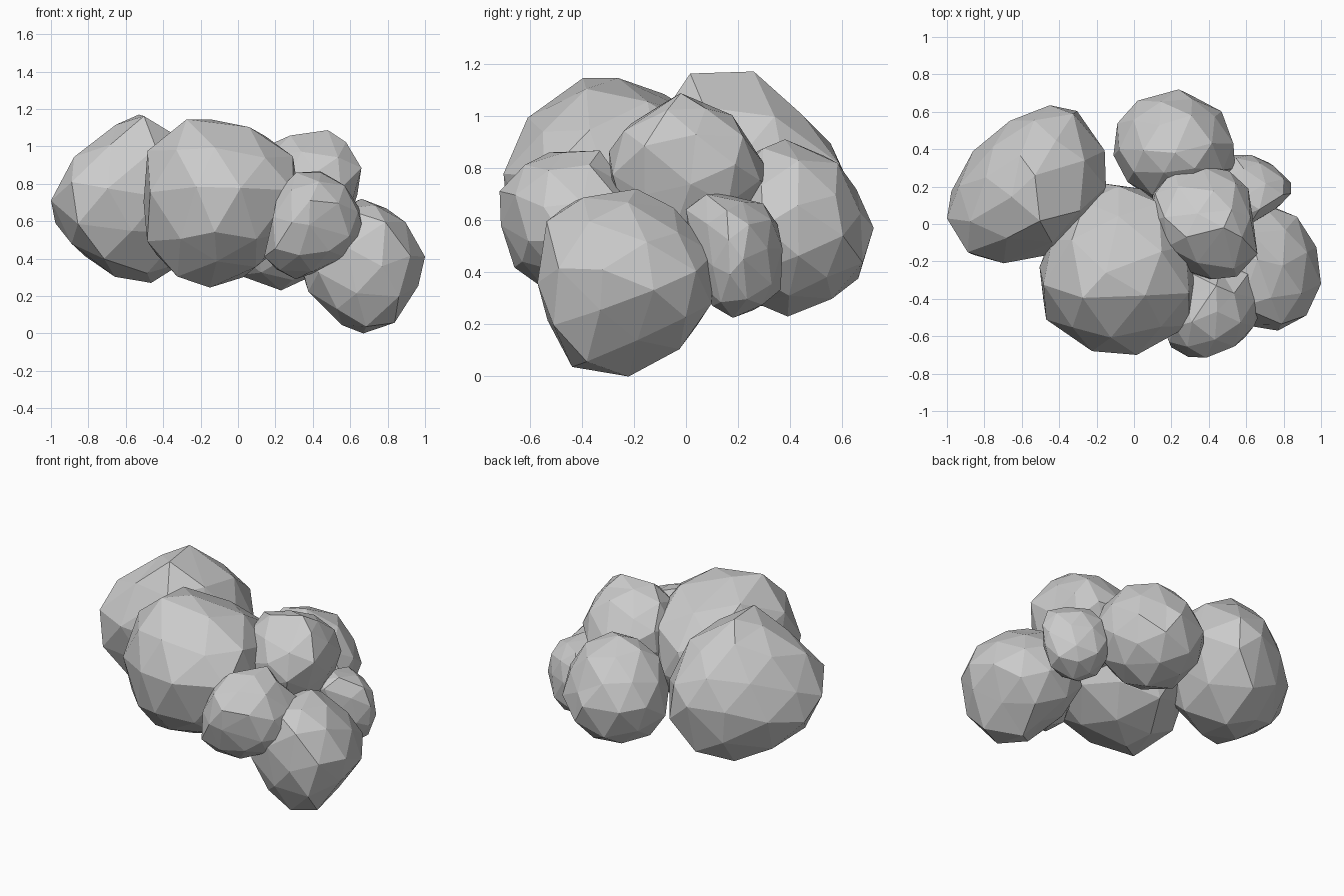
import bpy, bmesh, random
from mathutils import Vector, Euler

if "Cube" in bpy.data.objects:
    bpy.data.objects.remove(bpy.data.objects["Cube"])

# Each lump: name, low corner, high corner,
# how far it reaches along diagonals ("-x+y" is the largest -x+y), peak corners
LUMPS = [
    ("left_back_lump", (-1.0, -0.21, 0.27), (-0.15, 0.635, 1.17),
     {"-x+y": 1.25, "+x-y": -0.25, "+x+y": 0.30, "-x-y": 1.04,
      "-x-z": 0.41, "-x+z": 1.82, "+y+z": 1.45, "+x-z": -0.67},
     [(-1.0, 0.03, 0.71), (-0.53, 0.26, 1.17), (-0.45, 0.635, 0.72)]),
    ("large_front_lump", (-0.505, -0.70, 0.245), (0.33, 0.22, 1.145),
     {"-x+y": 0.42, "-x-y": 0.98, "+x-y": 0.84, "+x+y": 0.26, "-x+z": 1.46,
      "+x+z": 1.24, "-x-z": 0.02, "+x-z": -0.23, "-y+z": 1.60, "+y+z": 1.05},
     [(-0.15, -0.26, 1.145), (-0.15, -0.25, 0.245)]),
    ("back_right_lump", (-0.11, 0.11, 0.23), (0.54, 0.72, 0.91),
     {"-x+y": 0.64, "+x+y": 1.07, "-x-y": -0.19,
      "+y+z": 1.40, "+y-z": 0.285, "-y-z": -0.54},
     [(0.24, 0.72, 0.57), (0.22, 0.38, 0.91), (0.23, 0.39, 0.23)]),
    ("upper_right_lump", (0.08, -0.295, 0.50), (0.66, 0.315, 1.087),
     {"+x+y": 0.80, "+x-y": 0.83, "-x+y": 0.08, "-x-y": -0.01,
      "+x+z": 1.60, "+y+z": 1.18, "-y+z": 1.18, "+y-z": -0.40},
     [(0.48, -0.02, 1.087), (0.36, 0.31, 0.80)]),
    ("front_right_lump", (0.14, -0.715, 0.29), (0.68, -0.19, 0.867),
     {"+x+z": 1.36, "-x+z": 0.55, "+x-z": 0.20, "-x-z": -0.55, "-y+z": 1.43,
      "-y-z": 0.24, "+x-y": 1.20, "-x-y": 0.46, "+x+y": 0.36},
     [(0.38, -0.71, 0.58), (0.44, -0.33, 0.867)]),
    ("low_right_lump", (0.32, -0.57, 0.0), (1.0, 0.11, 0.72),
     {"+x+z": 1.49, "+x-z": 0.78, "-x-z": -0.60, "+x-y": 1.41, "+x+y": 0.91,
      "-y+z": 1.13, "+y+z": 0.60, "+y-z": -0.13, "-y-z": 0.40},
     [(1.0, -0.32, 0.41), (0.67, -0.22, 0.0), (0.66, -0.19, 0.72)]),
    ("small_right_lump", (0.40, 0.0, 0.225), (0.84, 0.37, 0.70),
     {"+x+y": 1.07, "+x-y": 0.68, "+y+z": 0.96, "+y-z": 0.03, "-y+z": 0.64},
     [(0.84, 0.22, 0.45), (0.62, 0.18, 0.225)]),
]


def direction(key):
    d = Vector((0, 0, 0))
    for sign, axis in (key[:2], key[2:]):
        d["xyz".index(axis)] = 1 if sign == "+" else -1
    return d


def faceted_lump(name, low, high, diagonals, peaks, seed):
    rng = random.Random(seed)
    low, high = Vector(low), Vector(high)
    centre, half = (low + high) / 2, (high - low) / 2
    bm = bmesh.new()
    bmesh.ops.create_icosphere(bm, subdivisions=2, radius=1.0)
    turn = Euler([rng.uniform(0, 6.28) for _ in range(3)]).to_matrix()
    # Slightly irregular facets, stretched to the rough extent
    for v in bm.verts:
        shift = Vector([rng.uniform(-0.05, 0.05) for _ in range(3)])
        v.co = centre + half * (turn @ (v.co + shift))
    # Known reach along axes and diagonals
    limits = [(direction(k).normalized(), s / 2 ** 0.5) for k, s in diagonals.items()]
    for i in range(3):
        axis = Vector([float(i == j) for j in range(3)])
        limits += [(axis, high[i]), (-axis, -low[i])]
    # Ease the surface in or out until every reach is met
    for _ in range(25):
        for d, reach in limits:
            base = centre.dot(d)
            top = max(v.co.dot(d) for v in bm.verts) - base
            for v in bm.verts:
                t = (v.co.dot(d) - base) / top
                if t > 0:
                    v.co += d * (reach - base - top) * t * t * 0.8
    # Pull the closest corners onto the visible peaks
    for p in peaks:
        p = Vector(p)
        min(bm.verts, key=lambda v: (v.co - p).length).co = p
    bmesh.ops.recalc_face_normals(bm, faces=bm.faces[:])
    mesh = bpy.data.meshes.new(name)
    bm.to_mesh(mesh)
    bm.free()
    bpy.context.collection.objects.link(bpy.data.objects.new(name, mesh))


# Vector * Vector is a dot product, so the stretch uses a diagonal matrix
from mathutils import Matrix
_half_to_matrix = Matrix.Diagonal


def build():
    for n, lump in enumerate(LUMPS):
        faceted_lump(*lump, 11 + n)


build()
